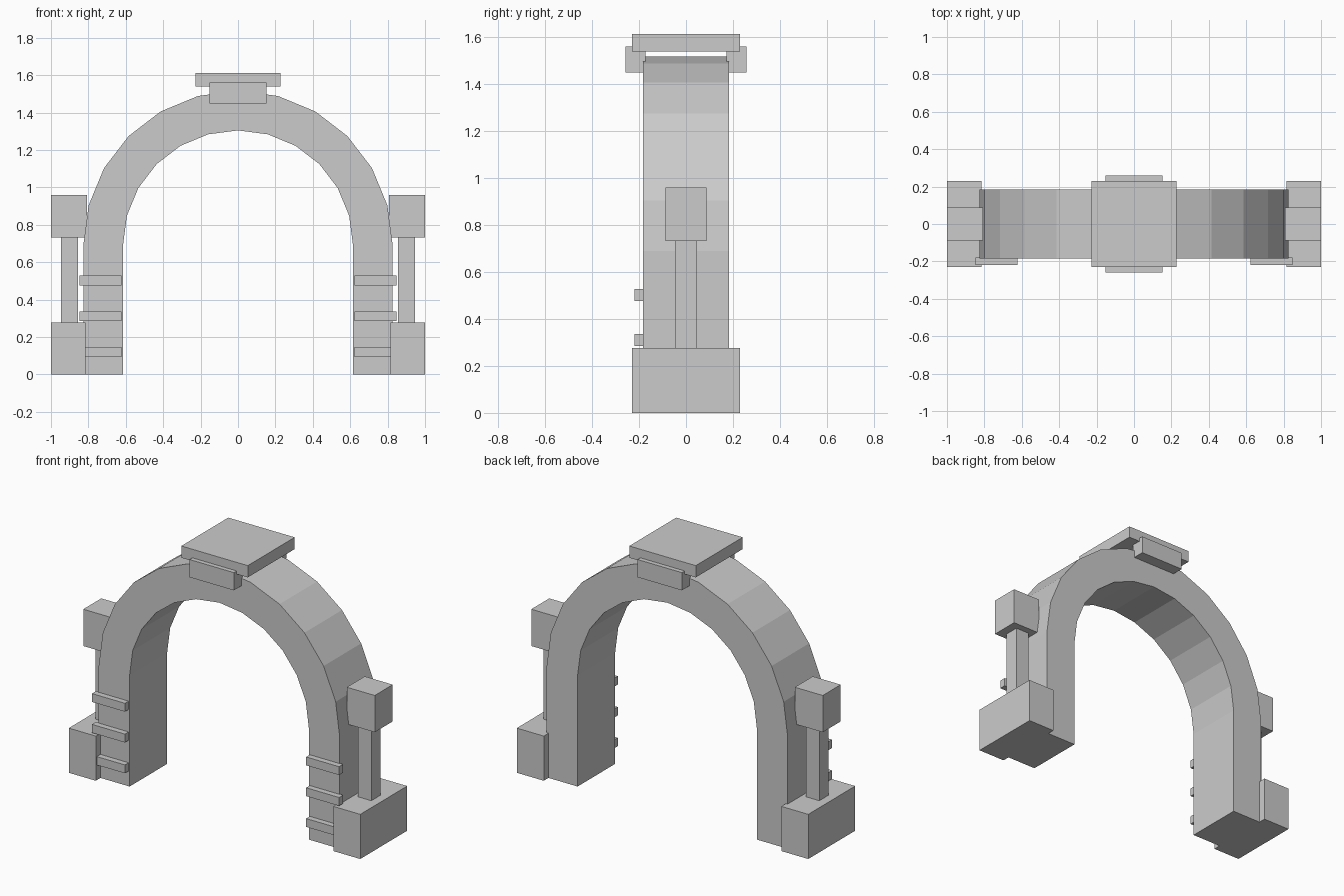
import bpy
import bmesh
from math import pi, cos, sin

cube = bpy.data.objects.get("Cube")
if cube:
    bpy.data.objects.remove(cube, do_unlink=True)

stone = bpy.data.materials.new("grey_stone")
stone.use_nodes = True
GREY = (0.6, 0.6, 0.6, 1)
stone.diffuse_color = GREY
stone.node_tree.nodes["Principled BSDF"].inputs["Base Color"].default_value = GREY


def add_object(name, bm):
    bmesh.ops.recalc_face_normals(bm, faces=bm.faces)
    mesh = bpy.data.meshes.new(name)
    bm.to_mesh(mesh)
    bm.free()
    mesh.materials.append(stone)
    obj = bpy.data.objects.new(name, mesh)
    bpy.context.collection.objects.link(obj)
    return obj


def box(name, x, y, z):
    """Box from (min, max) ranges on each axis."""
    bm = bmesh.new()
    bmesh.ops.create_cube(bm, size=1)
    for v in bm.verts:
        v.co = [r[0] if c < 0 else r[1] for c, r in zip(v.co, (x, y, z))]
    return add_object(name, bm)


# Arch: straight legs joined by a twelve-segment half ring
SPRING, OUTER, INNER, DEPTH, SEGMENTS = 0.69, 0.827, 0.615, 0.184, 12


def arch_line(radius):
    ring = [(radius * cos(pi * i / SEGMENTS), SPRING + radius * sin(pi * i / SEGMENTS))
            for i in range(SEGMENTS + 1)]
    return [(radius, 0)] + ring + [(-radius, 0)]


bm = bmesh.new()
rows = [[bm.verts.new((x, y, z)) for x, z in arch_line(r)]
        for r, y in ((OUTER, -DEPTH), (OUTER, DEPTH), (INNER, DEPTH), (INNER, -DEPTH))]
for a, b in zip(rows, rows[1:] + rows[:1]):
    for i in range(len(a) - 1):
        bm.faces.new((a[i], a[i + 1], b[i + 1], b[i]))
for end in (0, -1):
    bm.faces.new([row[end] for row in rows])
add_object("arch", bm)

# Crown: top slab and a keystone block on each face
box("top_slab", (-0.228, 0.228), (-0.23, 0.23), (1.54, 1.613))
box("front_keystone", (-0.152, 0.152), (-0.258, -0.172), (1.45, 1.56))
box("back_keystone", (-0.152, 0.152), (0.172, 0.258), (1.45, 1.56))

# Side pillars and front rungs on both legs
for side, s in (("left", 1), ("right", -1)):
    def span(a, b):
        return tuple(sorted((s * a, s * b)))

    box(side + "_pedestal", span(0.815, 1), (-0.23, 0.23), (0, 0.277))
    box(side + "_column", span(0.855, 0.947), (-0.046, 0.046), (0.277, 0.732))
    box(side + "_capital", span(0.808, 1), (-0.088, 0.088), (0.732, 0.96))
    for i in range(3):
        z = 0.12 + 0.191 * i
        box(f"{side}_rung_{i + 1}", span(0.622, 0.848), (-0.22, -0.18), (z - 0.026, z + 0.026))
